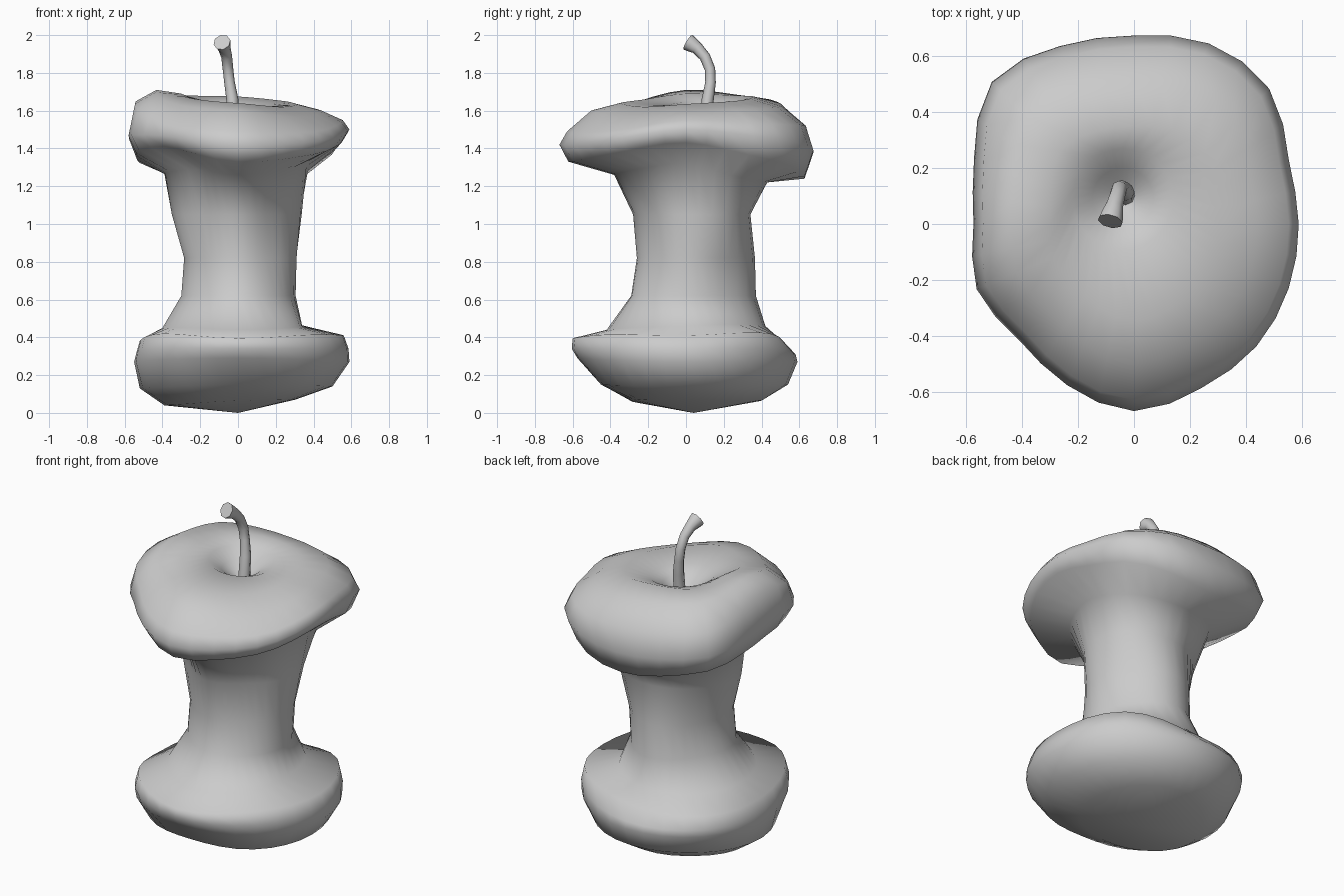
import bpy, bmesh, math

if "Cube" in bpy.data.objects:
    bpy.data.objects.remove(bpy.data.objects["Cube"])

SIDES = 32


def around(values, t):
    """Periodic smooth interpolation of evenly spaced values, t in 0..1."""
    n = len(values)
    f = t * n
    i = int(math.floor(f))
    u = f - i
    a, b, c, d = (values[(i + k) % n] for k in (-1, 0, 1, 2))
    return b + 0.5 * u * (c - a + u * (2*a - 5*b + 4*c - d + u * (3*(b - c) + d - a)))


def add_ring(bm, radii, heights, centre=(0, 0)):
    ring = []
    for k in range(SIDES):
        t = k / SIDES
        r, ang = around(radii, t), 2 * math.pi * t
        ring.append(bm.verts.new((centre[0] + r * math.cos(ang),
                                  centre[1] + r * math.sin(ang),
                                  around(heights, t))))
    return ring


# Widest outline of the upper cap, 16 directions counter-clockwise from E
outline = (.59, .60, .685, .70, .675, .69, .72, .62,
           .575, .61, .585, .625, .67, .635, .62, .60)


def scaled(f):
    return tuple(r * f for r in outline)


# Radii go E, NE, N, NW, W, SW, S, SE; heights go E, N, W, S or all eight
upper_cap = [
    (scaled(.52), (1.635, 1.65, 1.675, 1.68, 1.69, 1.66, 1.64, 1.62)),
    (scaled(.75), (1.60, 1.61, 1.63, 1.67, 1.71, 1.63, 1.60, 1.565)),
    (scaled(.94), (1.55, 1.53, 1.52, 1.55, 1.65, 1.54, 1.49, 1.49)),
    (outline, (1.50, 1.45, 1.38, 1.42, 1.46, 1.47, 1.42, 1.44)),
    (scaled(.93), (1.43, 1.34, 1.24, 1.31, 1.36, 1.41, 1.33, 1.37)),
    ((.35, .45, .43, .42, .385, .31, .38, .36), (1.32, 1.24, 1.22, 1.25, 1.27, 1.29, 1.26, 1.29)),
]
core = [
    ((.33, .37, .34, .33, .35, .27, .28, .26), (1.05,)),
    ((.31, .32, .365, .305, .285, .26, .26, .26), (.82,)),
    ((.305, .31, .37, .31, .30, .275, .29, .29), (.62,)),
    ((.34, .38, .42, .41, .40, .39, .42, .38), (.46, .47, .46, .44, .45, .45, .44, .45)),
]
lower_cap = [
    ((.56, .56, .51, .57, .52, .56, .60, .58), (.41, .425, .38, .38, .38, .42, .395, .415)),
    ((.585, .58, .58, .60, .54, .58, .605, .60), (.34, .34, .31, .31, .31, .34, .34, .34)),
    ((.59, .575, .59, .60, .55, .57, .575, .59), (.27, .27, .27, .29)),
    ((.50, .52, .54, .53, .52, .49, .45, .50), (.14, .15, .13, .15)),
    ((.30, .35, .40, .38, .39, .33, .29, .30), (.07, .065, .04, .065)),
]

# Apple body: stalk dimple, bitten caps and core lofted as one skin
bm = bmesh.new()
pit = (-.04, .09)
rings = [add_ring(bm, (.05,), (1.54,), pit),
         add_ring(bm, (.11,), (1.59,), pit),
         add_ring(bm, (.18,), (1.62, 1.645, 1.65, 1.63), pit)]
rings += [add_ring(bm, r, z) for r, z in upper_cap + core + lower_cap]
for a, b in zip(rings, rings[1:]):
    for k in range(SIDES):
        j = (k + 1) % SIDES
        bm.faces.new((a[k], b[k], b[j], a[j]))
for ring, tip in ((rings[0], (*pit, 1.51)), (rings[-1], (0, .04, 0))):
    v = bm.verts.new(tip)
    for k in range(SIDES):
        bm.faces.new((ring[k], ring[(k + 1) % SIDES], v))
bmesh.ops.recalc_face_normals(bm, faces=bm.faces)
mesh = bpy.data.meshes.new("apple_core")
bm.to_mesh(mesh)
bm.free()
mesh.shade_smooth()
body = bpy.data.objects.new("apple_core", mesh)
bpy.context.collection.objects.link(body)

# Stem: bent tapered stalk that flares at the tip
path = [(-.03, .10, 1.50, .034), (-.03, .115, 1.66, .032), (-.045, .13, 1.75, .028),
        (-.053, .127, 1.82, .028), (-.06, .10, 1.885, .029), (-.072, .06, 1.93, .033),
        (-.08, .03, 1.95, .042), (-.085, .01, 1.962, .046)]
curve = bpy.data.curves.new("stem", 'CURVE')
curve.dimensions = '3D'
curve.bevel_depth = 1
curve.bevel_resolution = 2
curve.use_fill_caps = True
spline = curve.splines.new('POLY')
spline.points.add(len(path) - 1)
for p, (x, y, z, r) in zip(spline.points, path):
    p.co = (x, y, z, 1)
    p.radius = r
stem = bpy.data.objects.new("stem", curve)
bpy.context.collection.objects.link(stem)
bpy.context.view_layer.objects.active = stem
stem.select_set(True)
bpy.ops.object.convert(target='MESH')
bpy.ops.object.shade_smooth_by_angle(angle=math.radians(50))
